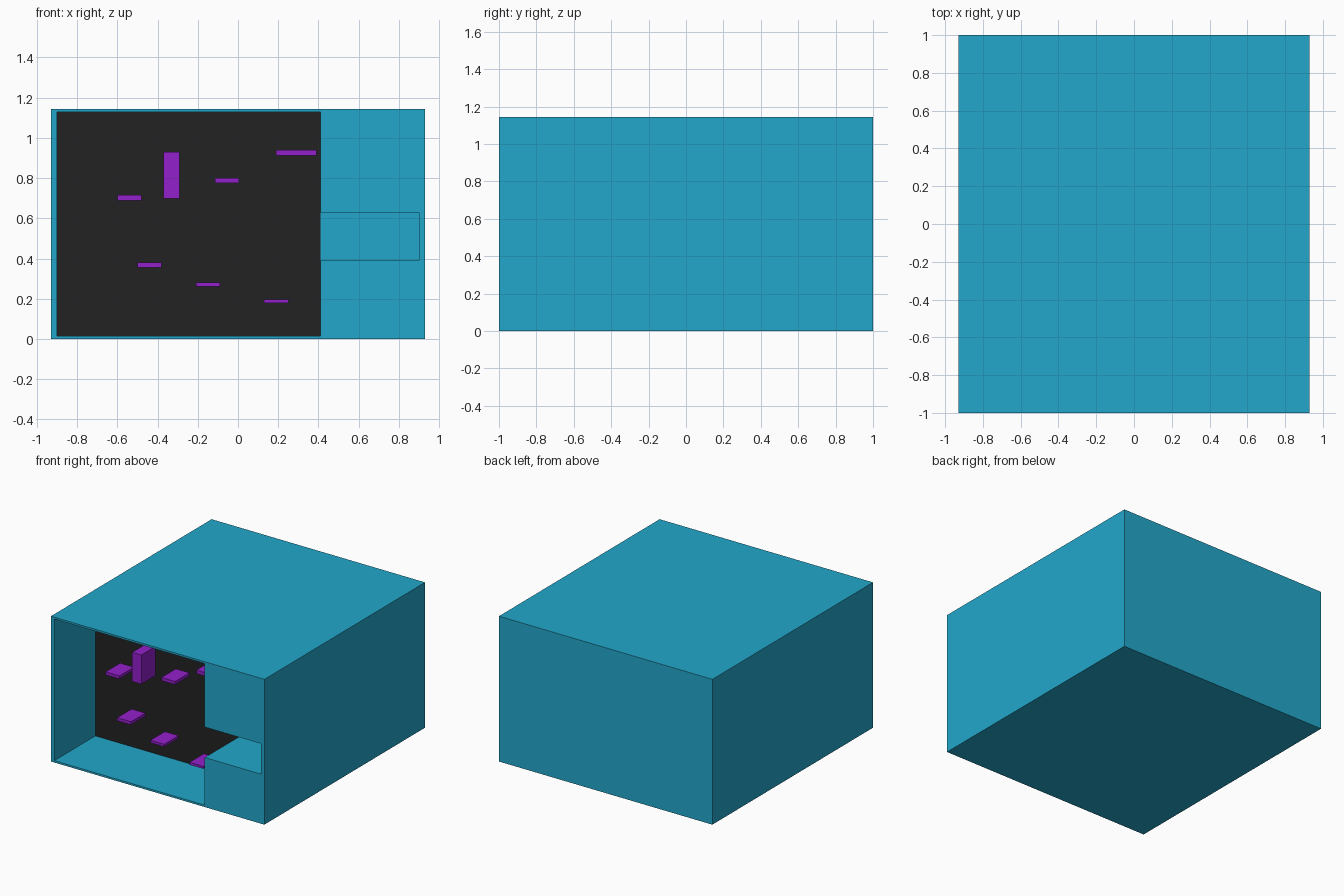
import bpy, bmesh

if "Cube" in bpy.data.objects:
    bpy.data.objects.remove(bpy.data.objects["Cube"])


def material(name, rgb):
    m = bpy.data.materials.new(name)
    m.diffuse_color = (*rgb, 1)
    m.use_nodes = True
    m.node_tree.nodes["Principled BSDF"].inputs["Base Color"].default_value = m.diffuse_color
    return m


teal = material("teal", (0.016, 0.39, 0.597))
black = material("black", (0.016, 0.016, 0.016))
purple = material("purple", (0.29, 0.014, 0.597))


def finish(bm, name, mats):
    bmesh.ops.recalc_face_normals(bm, faces=bm.faces)
    mesh = bpy.data.meshes.new(name)
    bm.to_mesh(mesh)
    bm.free()
    for m in mats:
        mesh.materials.append(m)
    bpy.context.collection.objects.link(bpy.data.objects.new(name, mesh))


def block(name, x0, x1, y0, y1, z0, z1, mat):
    bm = bmesh.new()
    bmesh.ops.create_cube(bm, size=1)
    for v in bm.verts:
        v.co = ((x0 + x1) / 2 + v.co.x * (x1 - x0),
                (y0 + y1) / 2 + v.co.y * (y1 - y0),
                (z0 + z1) / 2 + v.co.z * (z1 - z0))
    finish(bm, name, [mat])


# Cabinet front: a sheet divided along the edges of the two recesses
xs = [-0.93, -0.90, 0.41, 0.90, 0.93]
zs = [0, 0.015, 0.39, 0.63, 1.13, 1.145]
FRONT, INNER, BACK = -1.0, -0.49, 1.0
bm = bmesh.new()
grid = [[bm.verts.new((x, FRONT, z)) for x in xs] for z in zs]
opening = []
for j in range(len(zs) - 1):
    for i in range(len(xs) - 1):
        f = bm.faces.new((grid[j][i], grid[j][i + 1],
                          grid[j + 1][i + 1], grid[j + 1][i]))
        # wide chamber on the left, side slot on the right
        if (i == 1 and 1 <= j <= 3) or (i == 2 and j == 2):
            opening.append(f)

# Outer shell: sides drawn back and closed
border = [e for e in bm.edges if e.is_boundary]
ext = bmesh.ops.extrude_edge_only(bm, edges=border)["geom"]
for v in ext:
    if isinstance(v, bmesh.types.BMVert):
        v.co.y = BACK
bmesh.ops.contextual_create(
    bm, geom=[e for e in ext if isinstance(e, bmesh.types.BMEdge)])

# Recess: openings pushed in, chamber's rear wall in black
ext = bmesh.ops.extrude_face_region(bm, geom=opening)["geom"]
for v in ext:
    if isinstance(v, bmesh.types.BMVert):
        v.co.y = INNER
bmesh.ops.delete(bm, geom=[f for f in opening if f.is_valid], context="FACES")
for f in bm.faces:
    c = f.calc_center_median()
    if all(abs(v.co.y - INNER) < 1e-4 for v in f.verts) and c.x < 0.41:
        f.material_index = 1
finish(bm, "cabinet", [teal, black])

# Small floating ledges and one upright pillar: x0, x1, z0, z1
ledges = [(-0.60, -0.48, 0.69, 0.715), (-0.115, 0.005, 0.775, 0.80),
          (0.19, 0.39, 0.912, 0.94), (-0.50, -0.38, 0.355, 0.38),
          (-0.21, -0.09, 0.26, 0.28), (0.13, 0.25, 0.178, 0.197)]
for n, (x0, x1, z0, z1) in enumerate(ledges):
    block(f"ledge_{n + 1}", x0, x1, -0.79, -0.61, z0, z1, purple)
block("pillar", -0.37, -0.29, -0.79, -0.61, 0.70, 0.93, purple)
